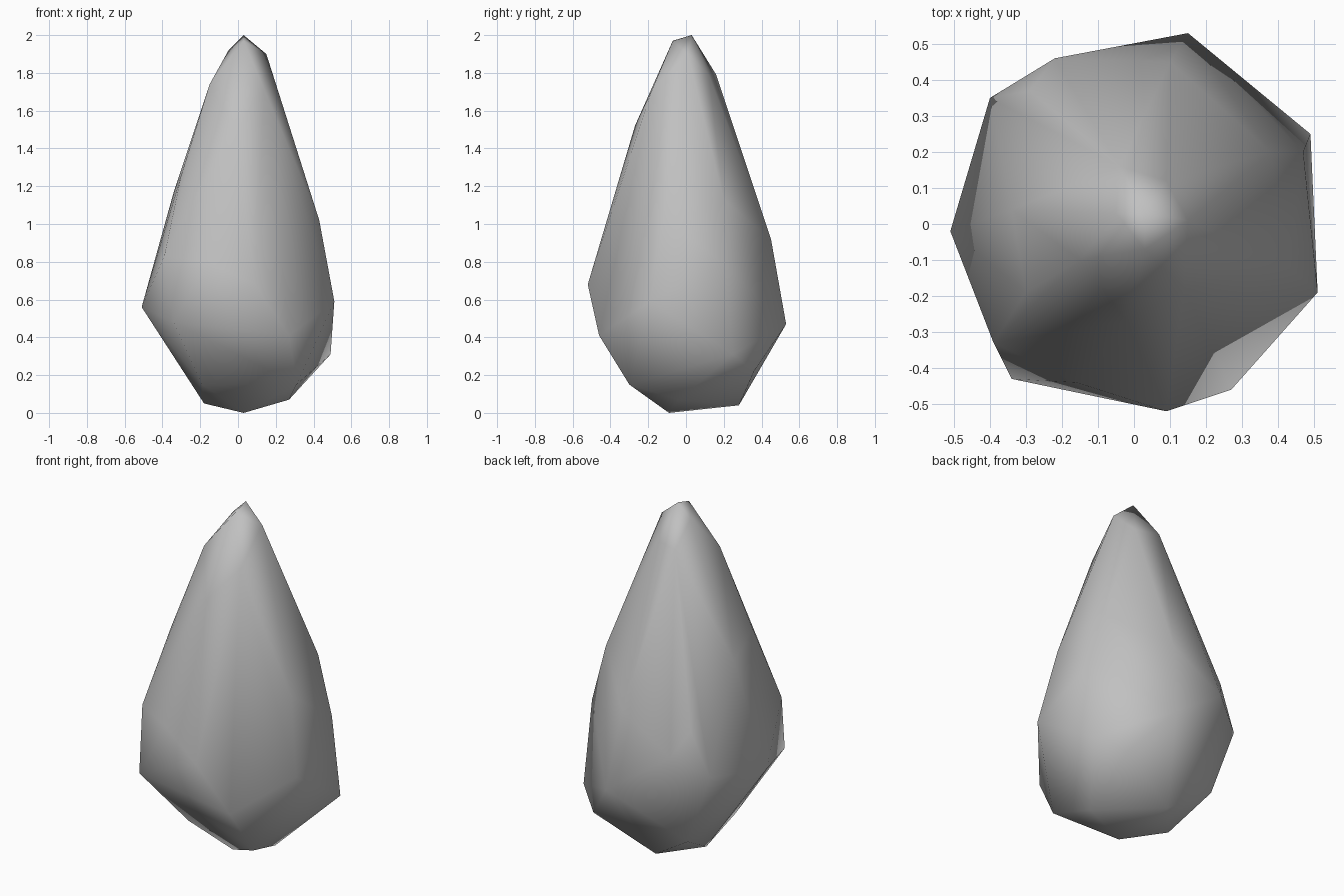
import bpy
import bmesh

# Remove the default object
default_cube = bpy.data.objects.get("Cube")
if default_cube is not None:
    bpy.data.objects.remove(default_cube, do_unlink=True)


def make_material(name, colour):
    """Create one flat colour for the viewport and for renders."""
    material = bpy.data.materials.new(name)
    material.use_nodes = True
    material.diffuse_color = colour
    shader = material.node_tree.nodes["Principled BSDF"]
    shader.inputs["Base Color"].default_value = colour
    shader.inputs["Roughness"].default_value = 0.8
    return material


def make_stone(name, corners, material):
    """Wrap a tight faceted skin around the corner points."""
    mesh = bpy.data.meshes.new(name)
    skin = bmesh.new()
    for x, y, z in corners:
        skin.verts.new((x / 100, y / 100, z / 100))
    hull = bmesh.ops.convex_hull(skin, input=skin.verts[:])
    loose = set(hull["geom_interior"]) | set(hull["geom_unused"])
    loose = [item for item in loose if isinstance(item, bmesh.types.BMVert)]
    bmesh.ops.delete(skin, geom=loose, context="VERTS")
    bmesh.ops.recalc_face_normals(skin, faces=skin.faces[:])
    for face in skin.faces:
        face.smooth = True
    skin.to_mesh(mesh)
    skin.free()
    mesh.materials.append(material)
    stone = bpy.data.objects.new(name, mesh)
    bpy.context.collection.objects.link(stone)
    return stone


# Corner points in hundredths of a unit, grouped by level
tip = [(3, 3, 200), (3, -7, 197), (15, 1, 190), (-5, 3, 192)]
shoulder = [(-15, -10, 174), (-4, 16, 179), (9, 12, 179), (14, -18, 171)]
neck = [(28, 7, 143), (-2, -27, 152), (-30, -19, 126), (-34, 4, 117)]
waist = [(38, 20, 113), (43, -12, 102), (10, 45, 92), (-29, 37, 87)]
belly = [(47, 20, 79), (-39, -33, 83), (-16, -44, 80), (-22, 46, 73),
         (9, -52, 68), (-40, 35, 62), (51, -19, 59), (-51, -2, 56)]
hips = [(15, 53, 47), (-34, -43, 48), (27, -46, 41), (49, 25, 31)]
underside = [(31, -30, 15), (35, 36, 22), (-25, 34, 20), (-19, -19, 15)]
base = [(27, -4, 7), (-18, 7, 5), (0, 28, 4), (3, -9, 0)]

# Teardrop stone
stone_grey = make_material("stone grey", (0.53, 0.53, 0.53, 1.0))
make_stone("pointed_stone",
           tip + shoulder + neck + waist + belly + hips + underside + base,
           stone_grey)
